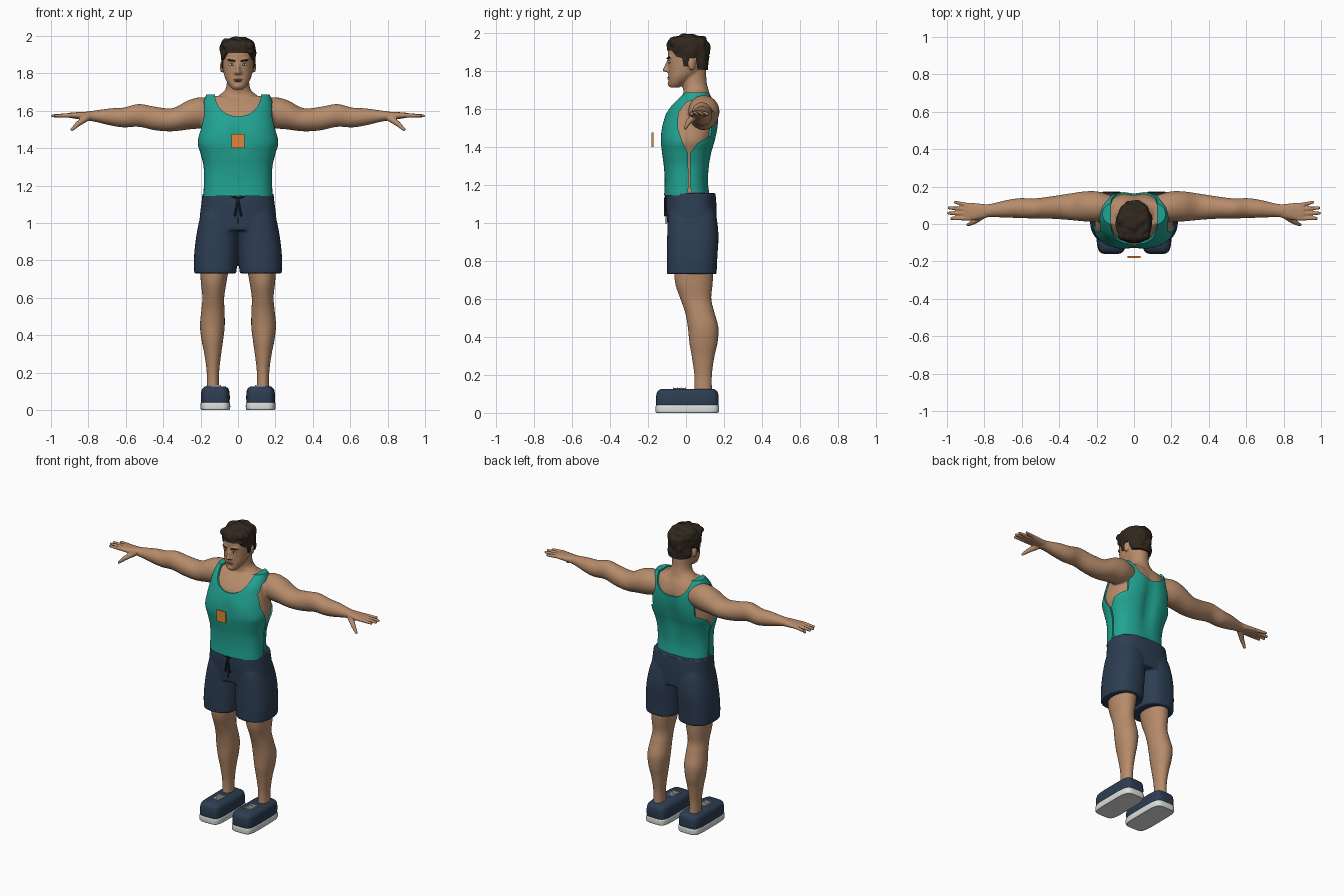
import bpy, bmesh, math
from mathutils import Vector, Matrix, Euler, noise

if "Cube" in bpy.data.objects:
    bpy.data.objects.remove(bpy.data.objects["Cube"])


def material(name, r, g, b):
    m = bpy.data.materials.new(name)
    m.use_nodes = True
    m.diffuse_color = (r, g, b, 1)
    m.node_tree.nodes["Principled BSDF"].inputs["Base Color"].default_value = (r, g, b, 1)
    return m


SKIN = material("skin", 0.47, 0.26, 0.145)
TEAL = material("teal cloth", 0.015, 0.37, 0.29)
NAVY = material("navy cloth", 0.026, 0.047, 0.085)
DARK = material("dark cord", 0.01, 0.016, 0.03)
HAIR = material("dark brown hair", 0.03, 0.021, 0.013)
ORANGE = material("orange badge", 0.75, 0.24, 0.04)
WHITE = material("off white rubber", 0.72, 0.75, 0.72)
LIPS = material("lip brown", 0.3, 0.13, 0.08)


def spline(rows, steps=6):
    """Smooth interpolation through rows of numbers."""
    out = []
    for i in range(len(rows) - 1):
        p = [Vector(rows[max(0, min(len(rows) - 1, i + k))]) for k in (-1, 0, 1, 2)]
        for s in range(steps):
            t = s / steps
            out.append(p[1] + 0.5 * t * (p[2] - p[0] + t * (2 * p[0] - 5 * p[1] + 4 * p[2] - p[3]
                       + t * (3 * (p[1] - p[2]) + p[3] - p[0]))))
    return out + [Vector(rows[-1])]


def loft(bm, rows, axis="z", n=2.3, sides=48, side=1):
    """Rows are position along the axis, two centres, two radii."""
    rings = []
    for t, c1, c2, r1, r2 in spline([Vector(r) for r in rows]):
        ring = []
        for k in range(sides):
            a = math.tau * k / sides
            u, v = [math.copysign(abs(f) ** (2 / n), f) for f in (math.cos(a), math.sin(a))]
            p = (c1 + u * r1, c2 + v * r2, t) if axis == "z" else (t, c1 + u * r1, c2 + v * r2)
            ring.append(bm.verts.new((p[0] * side, p[1], p[2])))
        rings.append(ring)
    faces = [bm.faces.new(rings[0]), bm.faces.new(rings[-1])]
    for a, b in zip(rings, rings[1:]):
        for k in range(sides):
            j = (k + 1) % sides
            faces.append(bm.faces.new((a[k], a[j], b[j], b[k])))
    bmesh.ops.recalc_face_normals(bm, faces=faces)


def ball(bm, loc, scale, rot=(0, 0, 0)):
    m = Matrix.LocRotScale(Vector(loc), Euler(rot), Vector(scale))
    bmesh.ops.create_uvsphere(bm, u_segments=20, v_segments=12, radius=1, matrix=m)


def box(bm, loc, size, rot=(0, 0, 0)):
    bmesh.ops.create_cube(bm, size=1, matrix=Matrix.LocRotScale(Vector(loc), Euler(rot), Vector(size)))


def rod(bm, a, b, r1, r2):
    a, b = Vector(a), Vector(b)
    m = Matrix.Translation((a + b) / 2) @ (b - a).to_track_quat("Z", "Y").to_matrix().to_4x4()
    bmesh.ops.create_cone(bm, cap_ends=True, segments=14, radius1=r1, radius2=r2,
                          depth=(b - a).length, matrix=m)
    ball(bm, a, (r1,) * 3)
    ball(bm, b, (r2,) * 3)


def prism(bm, outline, start, end, axis="x"):
    """Extrude a flat outline; used for cutters."""
    place = (lambda t, p: (t, p[0], p[1])) if axis == "x" else (lambda t, p: (p[0], t, p[1]))
    a, b = [[bm.verts.new(place(t, p)) for p in outline] for t in (start, end)]
    faces = [bm.faces.new(a), bm.faces.new(b)]
    for k in range(len(a)):
        j = (k + 1) % len(a)
        faces.append(bm.faces.new((a[k], a[j], b[j], b[k])))
    bmesh.ops.recalc_face_normals(bm, faces=faces)


def finish(name, bm, mat=None, voxel=0, smooth=0, cutters=()):
    mesh = bpy.data.meshes.new(name)
    bm.to_mesh(mesh)
    bm.free()
    ob = bpy.data.objects.new(name, mesh)
    bpy.context.collection.objects.link(ob)
    if not mat:
        ob.hide_render = True
        return ob
    mesh.materials.append(mat)
    bpy.ops.object.select_all(action="DESELECT")
    ob.select_set(True)
    bpy.context.view_layer.objects.active = ob
    if voxel:
        r = ob.modifiers.new("blend", "REMESH")
        r.mode, r.voxel_size = "VOXEL", voxel
    if smooth:
        s = ob.modifiers.new("soften", "SMOOTH")
        s.factor, s.iterations = 0.5, smooth
    for c in cutters:
        b = ob.modifiers.new("cut", "BOOLEAN")
        b.operation, b.solver, b.object = "DIFFERENCE", "EXACT", c
    for m in list(ob.modifiers):
        bpy.ops.object.modifier_apply(modifier=m.name)
    bpy.ops.object.shade_smooth_by_angle(angle=math.radians(40))
    for c in cutters:
        bpy.data.objects.remove(c)
    return ob


# Torso shape shared by the body and the shirt: height, front, back, half width
TORSO = [(1.145, -.115, .125, .185), (1.22, -.112, .118, .182), (1.3, -.117, .125, .184),
         (1.37, -.128, .138, .2), (1.43, -.136, .155, .217), (1.5, -.13, .17, .208),
         (1.57, -.108, .174, .197), (1.62, -.085, .167, .19), (1.66, -.05, .15, .18),
         (1.687, -.02, .127, .168)]


def torso(bm, inset):
    old = set(bm.verts)
    loft(bm, [(z - (inset if z > 1.6 else 0), 0, (f + b) / 2, w - inset, (b - f) / 2 - inset)
              for z, f, b, w in TORSO], n=2.5, sides=64)
    for v in set(bm.verts) - old:
        x, y, z = v.co
        valley = math.exp(-(x / .04) ** 2)
        if y > .05:
            v.co.y -= .022 * valley * math.exp(-((z - 1.43) / .17) ** 2)
        elif y < 0:
            v.co.y += .012 * valley * math.exp(-((z - 1.46) / .07) ** 2)


# Body: torso, neck, head and arms blended into one skin
bm = bmesh.new()
torso(bm, .009)
loft(bm, [(1.58, 0, .05, .165, .1), (1.64, 0, .055, .145, .088), (1.68, 0, .055, .105, .07),
          (1.71, 0, .05, .07, .066), (1.75, 0, .042, .06, .066), (1.82, 0, .04, .06, .066)], n=2)
loft(bm, [(1.713, 0, -.06, .026, .026), (1.735, 0, -.047, .047, .043), (1.77, 0, -.023, .067, .07),
          (1.81, 0, 0, .078, .094), (1.87, 0, .006, .083, .102), (1.92, 0, .008, .083, .1),
          (1.955, 0, .01, .07, .084), (1.975, 0, .01, .035, .04)], n=2.2)
rod(bm, (0, -.094, 1.852), (0, -.112, 1.805), .008, .011)
ball(bm, (0, -.085, 1.733), (.022, .012, .016))
for s in (-1, 1):
    ball(bm, (s * .011, -.1, 1.802), (.011, .011, .008))
    ball(bm, (s * .034, -.083, 1.871), (.026, .013, .008), (0, s * -.15, s * .25))
    ball(bm, (s * .087, .03, 1.835), (.009, .02, .032), (0, 0, s * .3))
    loft(bm, [(.1, .085, 1.59, .06, .06), (.19, .093, 1.59, .08, .082), (.265, .094, 1.578, .08, .078),
              (.35, .092, 1.552, .07, .062), (.44, .088, 1.558, .06, .063), (.53, .083, 1.575, .054, .061),
              (.61, .085, 1.564, .053, .053), (.68, .081, 1.567, .047, .046), (.76, .073, 1.571, .036, .031),
              (.81, .068, 1.572, .035, .024)], axis="x", n=2, side=s)
finish("body", bm, SKIN, voxel=.006, smooth=4)

# Hands
for s, label in ((1, "left"), (-1, "right")):
    bm = bmesh.new()
    loft(bm, [(.78, .07, 1.572, .034, .024), (.83, .067, 1.573, .042, .021), (.88, .066, 1.575, .048, .016),
              (.91, .066, 1.576, .042, .012)], axis="x", n=2.3, side=s)
    for base, tip, length in ((.03, .03, .975), (.055, .058, .991), (.078, .086, .988), (.1, .116, .955)):
        rod(bm, (s * .885, base, 1.576), (s * length, tip, 1.573), .0125, .0085)
    rod(bm, (s * .81, .045, 1.562), (s * .855, .012, 1.53), .019, .014)
    rod(bm, (s * .855, .012, 1.53), (s * .887, -.004, 1.5), .014, .009)
    finish(label + "_hand", bm, SKIN, voxel=.0045, smooth=2)

# Tank top with neck scoop, arm holes and side slits
bm = bmesh.new()
torso(bm, 0)
scoop = bmesh.new()
prism(scoop, [(.125 * math.cos(a) * (1 + .1 * math.sin(a) ** 2), 1.7 + .13 * math.sin(a))
              for a in [math.tau * k / 40 for k in range(40)]], -.4, .4, axis="y")
holes = bmesh.new()
ARM_HOLE = [(-.04, 1.58), (-.043, 1.5), (-.02, 1.43), (.01, 1.37), (.014, 1.19), (-.01, 1.1), (.06, 1.1),
            (.02, 1.19), (.022, 1.37), (.06, 1.42), (.13, 1.46), (.155, 1.53), (.15, 1.6), (.11, 1.645),
            (.06, 1.655), (0, 1.635)]
for s in (-1, 1):
    prism(holes, ARM_HOLE, s * .155, s * .4)
finish("tank_top", bm, TEAL, cutters=(finish("scoop_cutter", scoop), finish("arm_cutter", holes)))

# Hair cap with a cut hairline
bm = bmesh.new()
loft(bm, [(1.77, 0, .035, .076, .08), (1.85, 0, .014, .089, .105), (1.92, 0, .012, .094, .111),
          (1.955, 0, .012, .09, .103), (1.98, 0, .012, .07, .08), (1.992, 0, .012, .025, .03)], n=2.2)
for v in bm.verts:
    v.co += (v.co - Vector((0, .01, 1.88))).normalized() * .012 * noise.noise(v.co * 28)
for k in range(5):
    ball(bm, (-.06 + .03 * k, -.073 + .006 * abs(k - 2), 1.95 + .008 * (k % 2)), (.026, .026, .022), (.5, .3, 0))
cut = bmesh.new()
prism(cut, [(-.3, 1.91), (-.075, 1.908), (-.05, 1.875), (-.02, 1.868), (-.012, 1.825), (.012, 1.825),
            (.016, 1.868), (.052, 1.868), (.06, 1.81), (.3, 1.785), (.3, 1.6), (-.3, 1.6)], -.3, .3)
finish("hair", bm, HAIR, voxel=.005, smooth=1, cutters=(finish("hairline_cutter", cut),))

# Face details
whites, darks, lips = bmesh.new(), bmesh.new(), bmesh.new()
for s in (-1, 1):
    ball(whites, (s * .034, -.086, 1.847), (.014, .008, .0065), (0, 0, s * .3))
    ball(darks, (s * .033, -.0915, 1.847), (.006, .004, .006))
    ball(darks, (s * .034, -.092, 1.869), (.024, .007, .0055), (0, s * -.2, s * .35))
ball(lips, (0, -.09, 1.766), (.024, .009, .0045))
ball(lips, (0, -.088, 1.758), (.019, .009, .0045))
finish("eye_whites", whites, WHITE)
finish("irises_and_brows", darks, HAIR)
finish("lips", lips, LIPS)

# Shorts: hips and two trouser legs blended
bm = bmesh.new()
loft(bm, [(.96, 0, .033, .208, .128), (1.04, 0, .03, .204, .132), (1.1, 0, .027, .196, .133),
          (1.157, 0, .025, .19, .13)], n=2.6)
for s in (-1, 1):
    loft(bm, [(.73, s * .121, .03, .113, .131), (.82, s * .119, .032, .116, .133), (.93, s * .112, .036, .111, .135),
              (1.03, s * .1, .033, .103, .128), (1.1, s * .09, .03, .09, .11)], n=2.5)
finish("shorts", bm, NAVY, voxel=.007, smooth=3)

# Drawstring and fly seam
bm = bmesh.new()
box(bm, (0, -.106, 1.07), (.005, .006, .15))
for s in (-1, 1):
    rod(bm, (0, -.11, 1.13), (s * .017, -.112, 1.04), .005, .005)
    rod(bm, (0, -.11, 1.13), (s * .03, -.107, 1.142), .004, .004)
finish("drawstring", bm, DARK)

# Legs and shoes
for s, label in ((1, "left"), (-1, "right")):
    bm = bmesh.new()
    loft(bm, [(.1, s * .134, .09, .034, .047), (.2, s * .134, .09, .033, .046), (.3, s * .135, .09, .045, .06),
              (.37, s * .137, .092, .057, .074), (.45, s * .137, .09, .066, .08), (.53, s * .134, .072, .062, .077),
              (.6, s * .132, .052, .058, .081), (.68, s * .13, .042, .068, .098), (.78, s * .125, .04, .08, .105)], n=2.1)
    finish(label + "_leg", bm, SKIN)

    bm = bmesh.new()
    loft(bm, [(.035, s * .121, .007, .075, .163), (.06, s * .121, .007, .077, .165), (.09, s * .121, .007, .076, .164),
              (.113, s * .121, .007, .07, .157), (.127, s * .121, .007, .053, .138)], n=5)
    finish(label + "_shoe", bm, NAVY)

    bm = bmesh.new()
    loft(bm, [(0, s * .121, .007, .074, .162), (.008, s * .121, .007, .079, .167),
              (.034, s * .121, .007, .079, .167), (.042, s * .121, .007, .074, .162)], n=5)
    finish(label + "_sole", bm, WHITE)

    bm = bmesh.new()
    for k in range(4):
        box(bm, (s * .121, -.065 + .021 * k, .13), (.058, .005, .006))
        for turn in (-.36, .36):
            if k < 3:
                box(bm, (s * .121, -.0545 + .021 * k, .129), (.06, .004, .005), (0, 0, turn))
    finish(label + "_laces", bm, WHITE)

# Chest badge floating in front of the shirt
bm = bmesh.new()
box(bm, (0, -.176, 1.438), (.07, .01, .076))
finish("chest_badge", bm, ORANGE)
